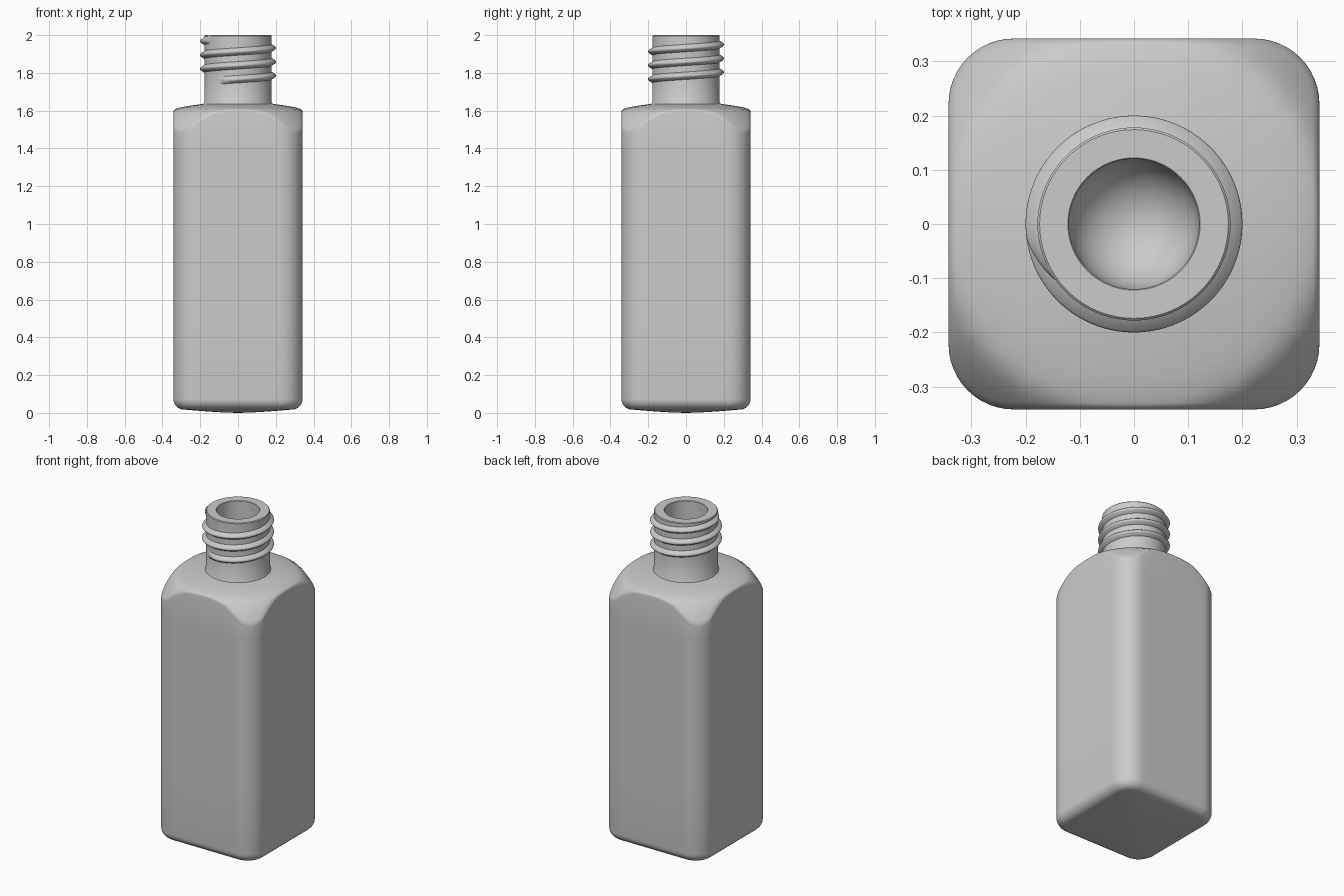
import bpy, bmesh
from math import sin, cos, pi, radians, hypot

if "Cube" in bpy.data.objects:
    bpy.data.objects.remove(bpy.data.objects["Cube"])

HALF, CORNER = 0.342, 0.12        # body half width and corner radius
NECK_R, BORE_R = 0.178, 0.12
PITCH, THREAD_R = 0.0733, 0.2


def make_object(name, rings, closed=True, caps=(False, False), angle=35):
    """Skin a list of equally sized point rings."""
    bm = bmesh.new()
    loops = [[bm.verts.new(p) for p in ring] for ring in rings]
    n = len(loops[0])
    for a, b in zip(loops, loops[1:]):
        for i in range(n if closed else n - 1):
            j = (i + 1) % n
            bm.faces.new((a[i], a[j], b[j], b[i]))
    if caps[0]:
        bm.faces.new(loops[0][::-1])
    if caps[1]:
        bm.faces.new(loops[-1])
    bmesh.ops.recalc_face_normals(bm, faces=bm.faces)
    mesh = bpy.data.meshes.new(name)
    bm.to_mesh(mesh)
    bm.free()
    obj = bpy.data.objects.new(name, mesh)
    bpy.context.collection.objects.link(obj)
    bpy.ops.object.select_all(action='DESELECT')
    obj.select_set(True)
    bpy.context.view_layer.objects.active = obj
    bpy.ops.object.shade_smooth_by_angle(angle=radians(angle))
    return obj


def outline(inset=0.0, arc=12, side=12):
    """Rounded square, counter-clockwise, starting on the right side."""
    h, r = HALF - inset, CORNER - inset
    c = h - r
    pts = []
    for q in range(4):
        t0 = q * pi / 2
        quarter = [(h, -c + 2 * c * i / side) for i in range(side)]
        quarter += [(c + r * cos(t), c + r * sin(t))
                    for t in (pi / 2 * i / arc for i in range(arc))]
        pts += [(x * cos(t0) - y * sin(t0), x * sin(t0) + y * cos(t0)) for x, y in quarter]
    return pts


def shoulder_z(r):
    """Height of the revolved dome that trims the square body."""
    prof = [(0.17, 1.637), (0.20, 1.634), (0.25, 1.627), (0.30, 1.618), (0.342, 1.606),
            (0.36, 1.596), (0.38, 1.575), (0.40, 1.547), (0.44, 1.485)]
    for (r0, z0), (r1, z1) in zip(prof, prof[1:]):
        if r <= r1:
            return z0 + (z1 - z0) * max(0, r - r0) / (r1 - r0)
    return prof[-1][1]


# Body: domed base, rounded lower edge, straight sides, dome shoulder
rings = []
base = outline(0.055)
for s in (0.02, 0.25, 0.5, 0.75, 0.92):
    rings.append([(x * s, y * s, 0.018 * s ** 1.5) for x, y in base])
for i in range(8):
    t = pi / 2 * i / 7
    rings.append([(x, y, 0.073 - 0.055 * cos(t)) for x, y in outline(0.055 * (1 - sin(t)))])
for z in (0.5, 1.0, 1.4):
    rings.append([(x, y, z) for x, y in outline()])
for i in range(5):
    t = pi / 2 * i / 4
    inset = 0.012 * (1 - cos(t))
    rings.append([(x, y, shoulder_z(hypot(x, y)) - 0.012 * (1 - sin(t)))
                  for x, y in outline(inset)])
top = outline(0.012)
for k in range(1, 13):
    f = k / 12
    ring = []
    for x, y in top:
        d = hypot(x, y)
        s = (1 - f) + f * 0.17 / d
        ring.append((x * s, y * s, shoulder_z(d * s)))
    rings.append(ring)
make_object("bottle_body", rings, caps=(True, False), angle=50)

# Neck: outer wall, flat lip, bore with a bowl-shaped floor
profile = [(0.186, 1.62), (0.183, 1.637), (NECK_R, 1.645), (NECK_R, 1.8), (NECK_R, 1.996),
           (NECK_R - 0.004, 2.0), (BORE_R + 0.002, 2.0), (BORE_R, 1.998), (BORE_R, 1.6)]
profile += [(BORE_R * cos(t), 1.6 - BORE_R * sin(t))
            for t in (pi / 2 * i / 10 for i in range(1, 10))]
profile.append((0.002, 1.48))
N = 96
make_object("neck", [[(r * cos(2 * pi * i / N), r * sin(2 * pi * i / N), z) for i in range(N)]
                     for r, z in profile], caps=(False, True))

# Screw thread: one helical ridge, fading out at both ends
start, end = radians(238), radians(1295)
steps = 280
thread = []
for i in range(steps + 1):
    t = start + (end - start) * i / steps
    z = 1.785 + PITCH * (t - 2 * pi) / (2 * pi)
    fade = min(1, 0.05 + (t - start) / 0.5, 0.05 + (end - t) / 0.5)
    crest = NECK_R + (THREAD_R - NECK_R) * fade
    section = [(NECK_R - 0.006, -0.024), (NECK_R, -0.02), (crest - 0.003 * fade, -0.008),
               (crest, -0.003), (crest, 0.003), (crest - 0.003 * fade, 0.008),
               (NECK_R, 0.02), (NECK_R - 0.006, 0.024)]
    thread.append([(r * cos(t), r * sin(t), min(z + dz, 1.997)) for r, dz in section])
make_object("screw_thread", thread, caps=(True, True), angle=40)
